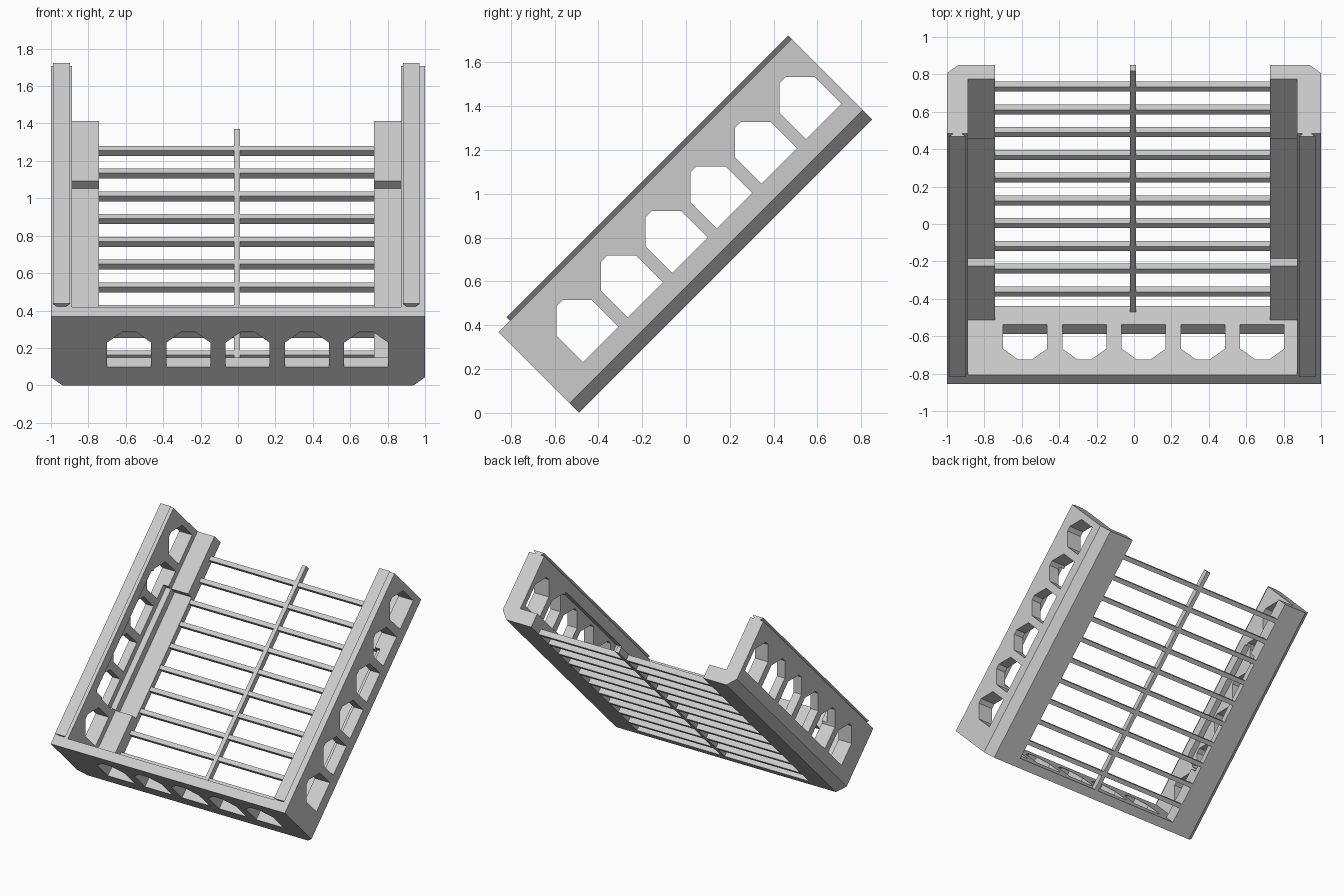
import bpy, bmesh, math
from mathutils import Matrix

if "Cube" in bpy.data.objects:
    bpy.data.objects.remove(bpy.data.objects["Cube"])

grey = bpy.data.materials.new("light_grey")
grey.use_nodes = True
COLOR = (0.6, 0.6, 0.6, 1)
grey.diffuse_color = COLOR
grey.node_tree.nodes["Principled BSDF"].inputs["Base Color"].default_value = COLOR

# Tray space: x across, y along the length, z above the floor; leaned back 45 degrees
LEAN = Matrix.Translation((0, -0.489, 0)) @ Matrix.Rotation(math.radians(45), 4, "X")
LENGTH, HEIGHT, WALL, LEDGE = 1.894, 0.52, 0.071, 0.106
CHAMFER = 0.061


def prism(bm, points, axis, start, end):
    """Extrude a 2D outline along x or y."""
    def place(p, d):
        return (d, p[0], p[1]) if axis == "x" else (p[0], d, p[1])
    base = [bm.verts.new(place(p, start)) for p in points]
    top = [bm.verts.new(place(p, end)) for p in points]
    bm.faces.new(base)
    bm.faces.new(top[::-1])
    n = len(points)
    for i in range(n):
        j = (i + 1) % n
        bm.faces.new((base[i], top[i], top[j], base[j]))


def make(name, prisms):
    bm = bmesh.new()
    for p in prisms:
        prism(bm, *p)
    bmesh.ops.recalc_face_normals(bm, faces=bm.faces)
    mesh = bpy.data.meshes.new(name)
    bm.to_mesh(mesh)
    bm.free()
    mesh.materials.append(grey)
    obj = bpy.data.objects.new(name, mesh)
    obj.matrix_world = LEAN
    bpy.context.collection.objects.link(obj)
    return obj


def cut(obj, prisms):
    cutter = make("cutter", prisms)
    cutter.hide_render = True
    mod = obj.modifiers.new("cut", "BOOLEAN")
    mod.operation, mod.solver, mod.object = "DIFFERENCE", "EXACT", cutter
    bpy.context.view_layer.objects.active = obj
    bpy.ops.object.modifier_apply(modifier=mod.name)
    bpy.data.objects.remove(cutter)


def rect(a0, a1, b0, b1):
    return [(a0, b0), (a1, b0), (a1, b1), (a0, b1)]


def window(start, width, low, high, slope):
    """Opening with a flat sill and two sloped upper corners."""
    end = start + width
    return [(start, low), (end, low), (end, high - slope),
            (end - slope, high), (start + slope, high), (start, high - slope)]


# Side walls with inner ledges, windows, inner pockets and a dovetail rail
for side, s, inner, ledge_edge, rail_mid in (
        ("right", -1, 0.888, 0.743, 0.944), ("left", 1, 0.872, 0.727, 0.926)):
    section = [(1, CHAMFER), (1 - CHAMFER, 0), (ledge_edge, 0), (ledge_edge, LEDGE),
               (inner, LEDGE), (inner, HEIGHT), (1, HEIGHT)]
    wall = make(side + "_wall", [([(s * x, z) for x, z in section], "y", WALL, LENGTH)])
    cut(wall, [(window(0.177 + i * 0.288, 0.229, 0.15, 0.417, 0.095), "x",
                s * (inner - 0.05), s * 1.05) for i in range(6)])
    deep = inner + 0.045
    pocket = [(0.65, 0.048), (inner, 0.048), (inner, LEDGE), (deep, LEDGE),
              (deep, 0.44), (0.65, 0.44)]
    cut(wall, [([(s * x, z) for x, z in pocket], "y", 0.479, 1.44)])
    rail = [(rail_mid - 0.024, HEIGHT), (rail_mid + 0.024, HEIGHT),
            (rail_mid + 0.045, HEIGHT + 0.022), (rail_mid - 0.045, HEIGHT + 0.022)]
    make(side + "_rail", [([(s * x, z) for x, z in rail], "y", 0.075, LENGTH)])

# Front wall with five windows
front = [(-1, CHAMFER), (CHAMFER - 1, 0), (1 - CHAMFER, 0), (1, CHAMFER),
         (1, HEIGHT), (-1, HEIGHT)]
front_wall = make("front_wall", [(front, "y", 0, WALL)])
cut(front_wall, [(window(-0.7 + i * 0.317, 0.235, 0.14, 0.403, 0.08), "y", -0.1, 0.2)
                 for i in range(5)])

# Floor grille: ten cross bars and one long spine
make("cross_bars", [(rect(0.187 + i * 0.172, 0.22 + i * 0.172, 0, 0.042), "x", -0.743, 0.727)
                    for i in range(10)])
make("centre_spine", [(rect(-0.022, 0.01, 0, 0.045), "y", WALL, LENGTH)])
